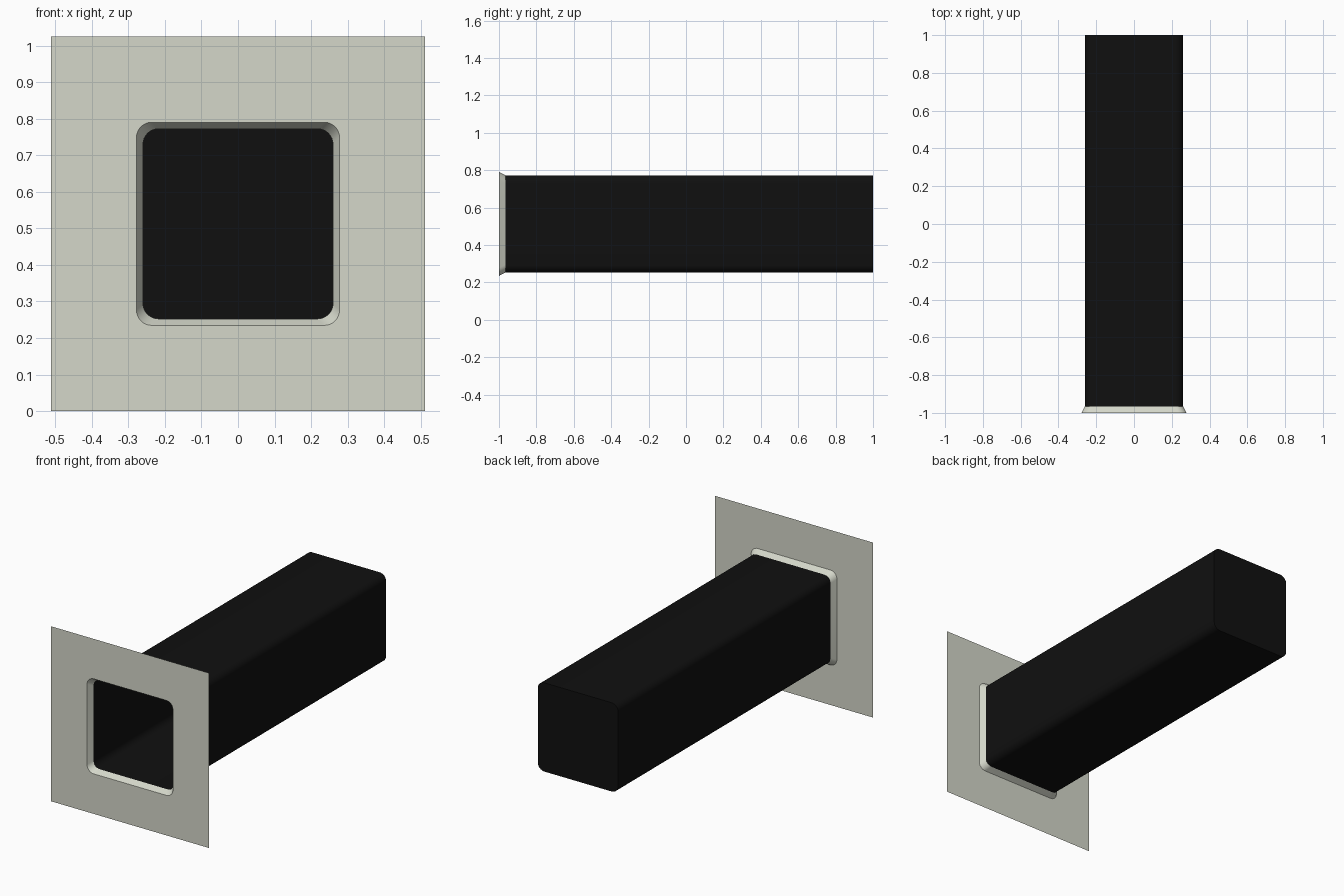
import bpy, bmesh, math

if "Cube" in bpy.data.objects:
    bpy.data.objects.remove(bpy.data.objects["Cube"])

CZ = 0.5125  # height of the opening's centre


def material(name, rgb):
    m = bpy.data.materials.new(name)
    m.diffuse_color = (*rgb, 1)
    m.use_nodes = True
    m.node_tree.nodes["Principled BSDF"].inputs["Base Color"].default_value = m.diffuse_color
    return m


stone = material("pale grey green", (0.66, 0.68, 0.59))
black = material("near black", (0.005, 0.005, 0.005))


def rounded_square(bm, half, radius, y, steps=8):
    """Counter-clockwise (seen from the front) ring of vertices."""
    ring = []
    for q, (sx, sz) in enumerate([(1, 1), (-1, 1), (-1, -1), (1, -1)]):
        for i in range(steps + 1):
            a = math.radians(90 * (q + i / steps))
            ring.append(bm.verts.new((sx * (half - radius) + radius * math.cos(a), y,
                                      CZ + sz * (half - radius) + radius * math.sin(a))))
    return ring


def bridge(bm, a, b):
    n = len(a)
    for i in range(n):
        j = (i + 1) % n
        bm.faces.new((a[i], b[i], b[j], a[j]))


def finish(bm, name, mat, smooth=True):
    me = bpy.data.meshes.new(name)
    bm.to_mesh(me)
    bm.free()
    me.materials.append(mat)
    ob = bpy.data.objects.new(name, me)
    bpy.context.collection.objects.link(ob)
    if smooth:
        bpy.ops.object.select_all(action='DESELECT')
        ob.select_set(True)
        bpy.context.view_layer.objects.active = ob
        bpy.ops.object.shade_smooth_by_angle(angle=math.radians(35))
    return ob


# Front panel with a rounded square opening
bm = bmesh.new()
hole = rounded_square(bm, 0.278, 0.042, -1)
h = 0.5125
corners = [bm.verts.new((sx * h, -1, CZ + sz * h))
           for sx, sz in [(1, 1), (-1, 1), (-1, -1), (1, -1)]]
k = len(hole) // 4
for q in range(4):
    arc = hole[q * k:(q + 1) * k]
    for a, b in zip(arc, arc[1:]):
        bm.faces.new((corners[q], b, a))
    nxt = (q + 1) % 4
    bm.faces.new((corners[q], corners[nxt], hole[nxt * k], arc[-1]))
bmesh.ops.recalc_face_normals(bm, faces=bm.faces)
if bm.faces[:][0].normal.y > 0:
    bmesh.ops.reverse_faces(bm, faces=bm.faces)
finish(bm, "front_panel", stone, smooth=False)

# Sloped lip leading into the opening
bm = bmesh.new()
bridge(bm, rounded_square(bm, 0.278, 0.042, -1), rounded_square(bm, 0.26, 0.042, -0.966))
finish(bm, "opening_lip", stone)

# Long dark tunnel, closed at the back
bm = bmesh.new()
near = rounded_square(bm, 0.26, 0.042, -0.966)
far = rounded_square(bm, 0.26, 0.042, 1)
bridge(bm, near, far)
bm.faces.new(far)
finish(bm, "tunnel", black)
